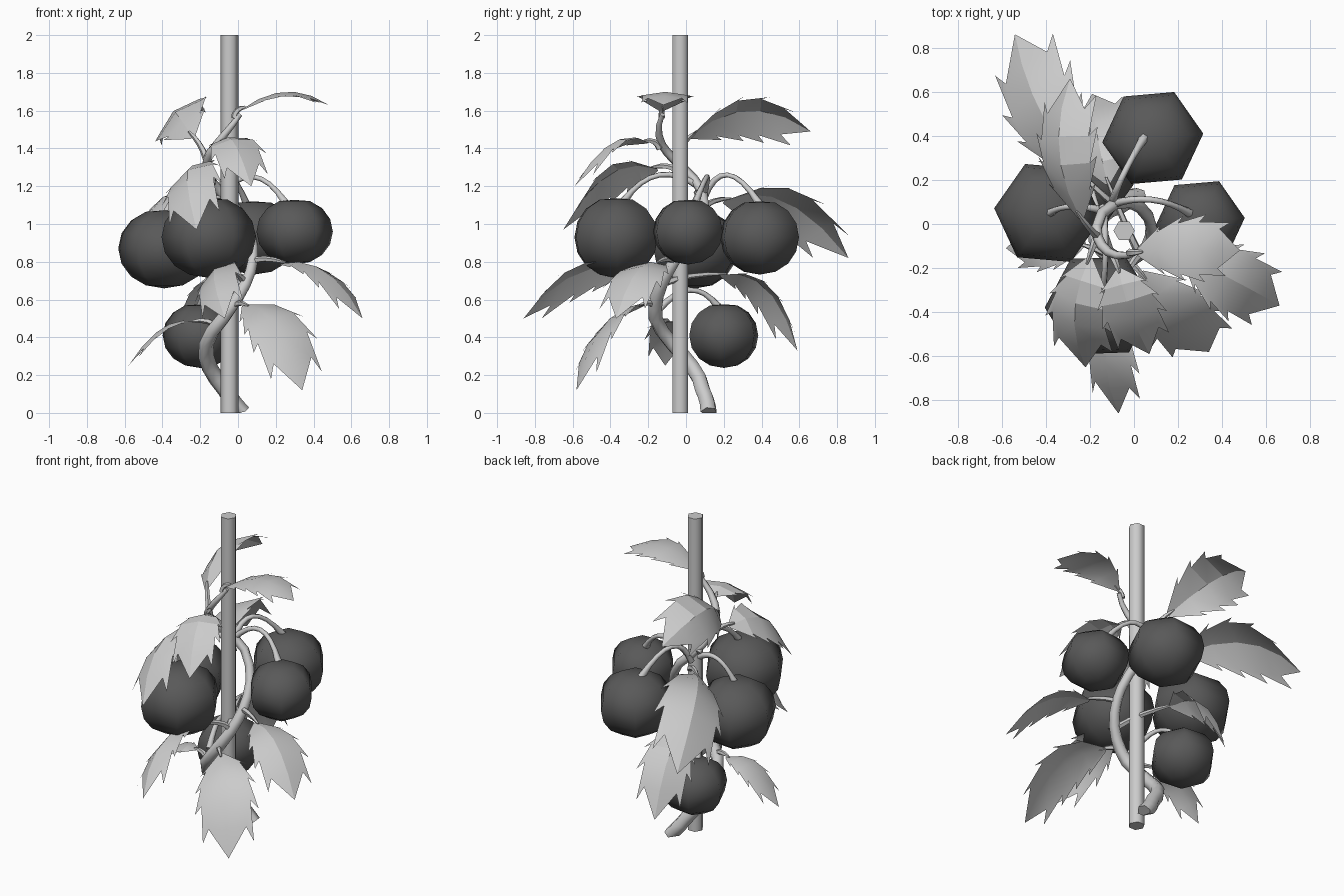
import bpy, bmesh, math
from mathutils import Vector, Matrix

if "Cube" in bpy.data.objects:
    bpy.data.objects.remove(bpy.data.objects["Cube"])

POLE = Vector((-0.045, -0.03, 0))
DARK = bpy.data.materials.new("fruit_dark")
DARK.diffuse_color = (0.1, 0.1, 0.1, 1)
DARK.use_nodes = True
DARK.node_tree.nodes["Principled BSDF"].inputs["Base Color"].default_value = DARK.diffuse_color


def add_mesh(name, bm, smooth, mat=None):
    bmesh.ops.recalc_face_normals(bm, faces=bm.faces)
    me = bpy.data.meshes.new(name)
    bm.to_mesh(me)
    bm.free()
    ob = bpy.data.objects.new(name, me)
    bpy.context.collection.objects.link(ob)
    if mat:
        me.materials.append(mat)
    bpy.context.view_layer.objects.active = ob
    ob.select_set(True)
    bpy.ops.object.shade_smooth_by_angle(angle=math.radians(smooth))
    ob.select_set(False)
    return ob


def arc(a, m, b, t):
    """Point at t on the quadratic curve that passes through a, m (t=.5) and b."""
    a, m, b = Vector(a), Vector(m), Vector(b)
    c = 2 * m - (a + b) / 2
    return a * (1 - t) ** 2 + c * 2 * t * (1 - t) + b * t * t


def tube(name, pts, radii, sides=6):
    bm = bmesh.new()
    rings = []
    for i, p in enumerate(pts):
        tan = (pts[min(i + 1, len(pts) - 1)] - pts[max(i - 1, 0)]).normalized()
        ref = Vector((0.31, 0.22, 0.93)) if abs(tan.z) < 0.85 else Vector((1, 0, 0))
        if i == 0:
            u = tan.cross(ref).normalized()
        else:
            u = (u - tan * u.dot(tan)).normalized()
        v = tan.cross(u)
        rings.append([bm.verts.new(p + radii[i] * (u * math.cos(a) + v * math.sin(a)))
                      for a in (2 * math.pi * k / sides for k in range(sides))])
    for r0, r1 in zip(rings, rings[1:]):
        for k in range(sides):
            j = (k + 1) % sides
            bm.faces.new((r0[k], r0[j], r1[j], r1[k]))
    bm.faces.new(rings[0])
    bm.faces.new(rings[-1])
    return add_mesh(name, bm, 65)


# Support pole: six-sided, corners pointing along x
tube("support_pole", [POLE, POLE + Vector((0, 0, 2))], [.048, .048])
pole = bpy.data.objects["support_pole"]
top = max(pole.data.vertices, key=lambda v: v.co.x).co - POLE
spin = Matrix.Rotation(-math.atan2(top.y, top.x), 4, 'Z')
pole.data.transform(Matrix.Translation(POLE) @ spin @ Matrix.Translation(-POLE))

# Main stem: winds around the pole; keys are (height, angle, distance, thickness)
KEYS = [(0.0, 65, .165, .045), (.12, 100, .12, .044), (.3, 172, .125, .042), (.5, 255, .135, .038),
        (.68, 310, .13, .033), (.87, 365, .125, .029), (1.1, 440, .13, .027), (1.3, 535, .125, .025),
        (1.42, 595, .12, .022), (1.58, 660, .11, .014)]
pts, rad = [], []
for i in range(3 * (len(KEYS) - 1) + 1):
    k = min(i // 3, len(KEYS) - 2)
    z, a, r, w = [p + (q - p) * (i / 3 - k) for p, q in zip(KEYS[k], KEYS[k + 1])]
    pts.append(POLE + Vector((r * math.cos(math.radians(a)), r * math.sin(math.radians(a)), z)))
    rad.append(w)
stem = tube("main_stem", pts, rad)
for v in stem.data.vertices:          # foot is cut flat at the ground
    v.co.z = max(v.co.z, 0)


# Fruits: six-sided, slightly squashed spheres
def fruit(n, c, r, turn):
    h, rings, sides = r * 0.86, 8, 6
    bm = bmesh.new()
    rows = []
    for i in range(1, rings):
        th = math.pi * i / rings
        rr, zz = r * math.sin(th) ** 0.95, h * math.cos(th)
        rows.append([bm.verts.new((c[0] + rr * math.cos(a), c[1] + rr * math.sin(a), c[2] + zz))
                     for a in (math.radians(turn + 60 * k) for k in range(sides))])
    for a, b in zip(rows, rows[1:]):
        for k in range(sides):
            j = (k + 1) % sides
            bm.faces.new((a[k], a[j], b[j], b[k]))
    for row, z in ((rows[0], h * 0.96), (rows[-1], -h)):
        end = bm.verts.new((c[0], c[1], c[2] + z))
        for k in range(sides):
            bm.faces.new((row[k], row[(k + 1) % sides], end))
    add_mesh(f"fruit_{n}", bm, 75, DARK)


# (centre, radius, turn, stalk start, stalk middle, stalk end offset)
FRUITS = [
    ((-.39, .05, .87), .245, -5, (-.14, .06, 1.16), (-.28, .08, 1.19), (.01, 0)),
    ((-.155, -.37, .93), .25, 2, (-.14, .08, 1.19), (-.13, -.14, 1.26), (.01, .04)),
    ((.30, .01, .96), .203, 5, (-.10, .09, 1.15), (.08, .11, 1.25), (-.05, .04)),
    ((.085, .39, .93), .23, 5, (-.10, .09, 1.13), (-.05, .22, 1.26), (-.04, 0)),
    ((-.2, .2, .41), .2, -6, (-.1, -.15, .54), (-.15, .02, .65), (0, -.03)),
]
for n, (c, r, turn, a, m, off) in enumerate(FRUITS, 1):
    fruit(n, c, r, turn)
    end = Vector((c[0] + off[0], c[1] + off[1], c[2] + r * .76))
    pts = [arc(a, m, end, i / 8) for i in range(9)]
    tube(f"fruit_stalk_{n}", pts, [.02, .018, .016, .015, .014, .014, .014, .016, .022])

# Leaves: folded along the midrib, toothed edge, broad towards the tip
NOTCH = [(0, .08), (.2, .58), (.4, .8), (.6, .82), (.8, .62), (1, 0)]
TOOTH = [(.24, .8), (.45, 1.02), (.67, 1.06), (.9, .84)]


def leaf(n, base, s, m, t, width, roll=0, fold=.3):
    bm = bmesh.new()

    def frame(u):
        p = arc(s, m, t, u)
        tan = (arc(s, m, t, u + .01) - arc(s, m, t, u - .01)).normalized()
        side = Matrix.Rotation(math.radians(roll), 3, tan) @ tan.cross(Vector((0, 0, 1))).normalized()
        return p, side, side.cross(tan)

    def edge(u, w, sg):
        p, side, up = frame(u)
        return bm.verts.new(p + side * (sg * w * width) - up * (fold * w * width))

    mids = [bm.verts.new(frame(u)[0]) for u, _ in NOTCH]
    for sg in (1, -1):
        notch = [edge(u, w, sg) for u, w in NOTCH[:-1]]
        for i in range(4):
            bm.faces.new((mids[i], mids[i + 1], notch[i + 1], notch[i]))
            tip = edge(*TOOTH[i], sg)
            bm.faces.new((notch[i], notch[i + 1], tip))
        bm.faces.new((mids[4], mids[5], notch[4]))
    add_mesh(f"leaf_{n}", bm, 20)
    # leaf stalk
    base, s = Vector(base), Vector(s)
    mid = (base + s) / 2 + Vector((0, 0, .02))
    end = arc(s, m, t, .06)
    tube(f"leaf_stalk_{n}", [arc(base, mid, end, i / 4) for i in range(5)],
         [.019, .017, .015, .013, .006], 5)


# (stem joint, blade start, blade middle, tip, half width, roll, fold)
LEAVES = [
    ((-.09, .09, 1.08), (-.22, .2, 1.12), (-.43, .52, 1.12), (-.54, .86, .82), .205, -30, .25),
    ((-.17, -.05, 1.35), (-.24, .02, 1.46), (-.34, .33, 1.6), (-.29, .66, 1.49), .175, -42),
    ((.02, -.13, .68), (-.12, .18, .73), (-.17, .42, .66), (-.19, .59, .33), .155, -20),
    ((-.02, -.13, 1.56), (.01, -.13, 1.6), (.25, -.11, 1.7), (.48, -.12, 1.63), .145, 0, .15),
    ((.07, -.06, .8), (.22, -.14, .79), (.46, -.26, .75), (.66, -.37, .5), .165, 0, .2),
    ((-.03, -.16, .55), (.03, -.22, .57), (.21, -.44, .46), (.34, -.58, .12), .18, 20, .15),
    ((.03, -.13, .7), (-.06, -.25, .75), (-.13, -.57, .74), (-.07, -.86, .5), .14, 35),
    ((-.1, -.15, .45), (-.22, -.09, .48), (-.4, -.1, .45), (-.58, -.11, .25), .11, 0, .15),
    ((-.17, -.05, 1.28), (-.2, -.15, 1.29), (-.27, -.41, 1.26), (-.22, -.65, .97), .165, 30),
    ((-.1, -.14, 1.4), (-.07, -.2, 1.43), (-.02, -.39, 1.43), (.07, -.59, 1.2), .145, 10, .2),
]
for n, args in enumerate(LEAVES, 1):
    leaf(n, *args)
